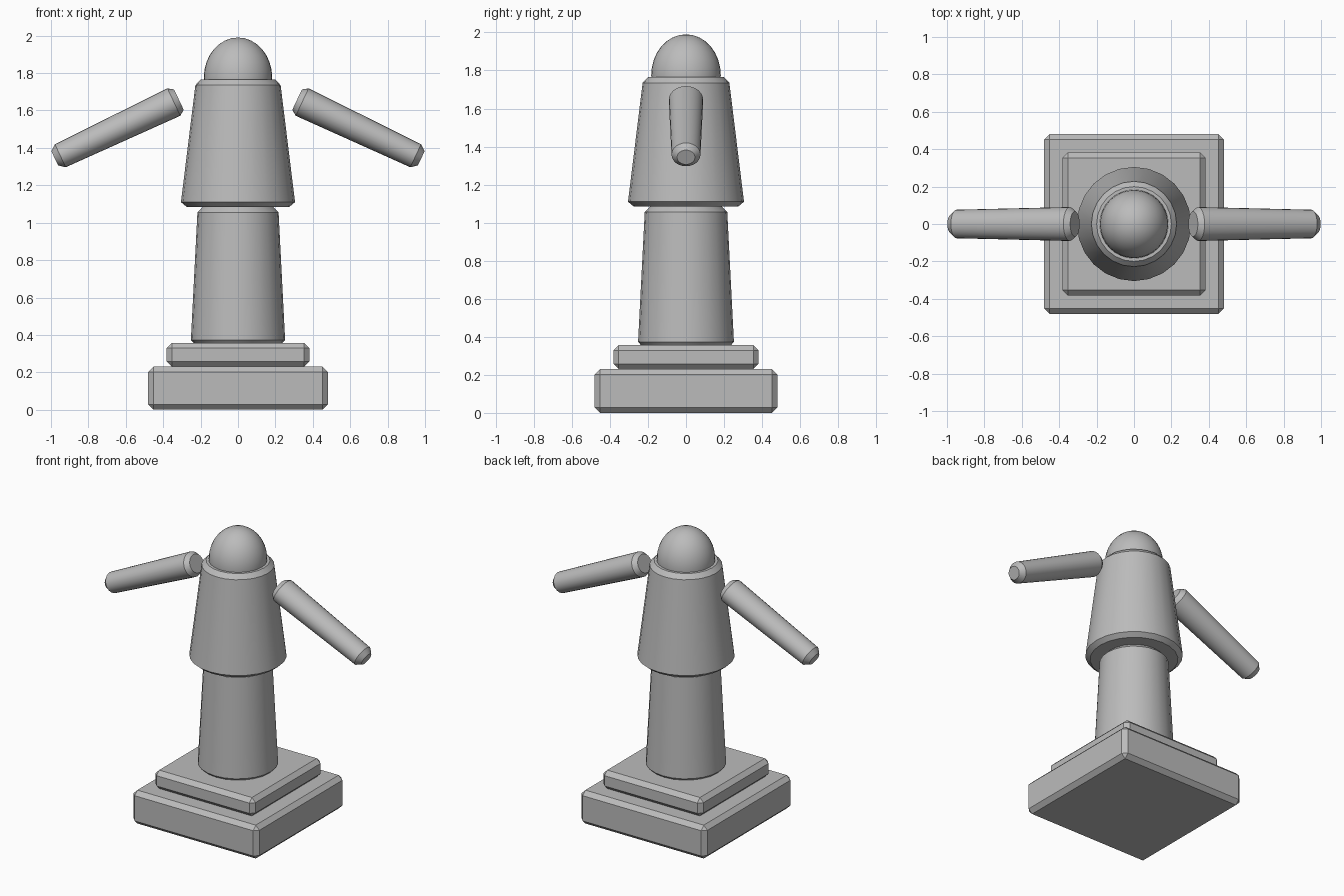
import bpy
import math
from mathutils import Vector

cube = bpy.data.objects.get("Cube")
if cube:
    bpy.data.objects.remove(cube, do_unlink=True)

grey = bpy.data.materials.new("plain grey")
grey.use_nodes = True
grey.diffuse_color = (0.5, 0.5, 0.5, 1)
grey.node_tree.nodes["Principled BSDF"].inputs["Base Color"].default_value = grey.diffuse_color


def slab(name, half, z0, z1, bevel):
    """Square plinth with chamfered edges."""
    bpy.ops.mesh.primitive_cube_add(size=1, location=(0, 0, (z0 + z1) / 2))
    ob = bpy.context.object
    ob.name = name
    ob.scale = (half * 2, half * 2, z1 - z0)
    bpy.ops.object.transform_apply(location=False, rotation=False, scale=True)
    mod = ob.modifiers.new("chamfer", "BEVEL")
    mod.width = bevel
    mod.segments = 1
    ob.data.materials.append(grey)
    return ob


def lathe(name, profile, sides=24):
    """Closed solid turned around z from (radius, height) pairs."""
    verts, faces = [], []
    for r, z in profile:
        for i in range(sides):
            a = math.tau * i / sides
            verts.append((r * math.cos(a), r * math.sin(a), z))
    for k in range(len(profile) - 1):
        for i in range(sides):
            j = (i + 1) % sides
            a, b = k * sides, (k + 1) * sides
            faces.append((a + i, a + j, b + j, b + i))
    faces.append(tuple(reversed(range(sides))))
    faces.append(tuple(range(len(verts) - sides, len(verts))))
    mesh = bpy.data.meshes.new(name)
    mesh.from_pydata(verts, [], faces)
    ob = bpy.data.objects.new(name, mesh)
    bpy.context.collection.objects.link(ob)
    mesh.materials.append(grey)
    bpy.ops.object.select_all(action="DESELECT")
    ob.select_set(True)
    bpy.context.view_layer.objects.active = ob
    bpy.ops.object.shade_smooth_by_angle(angle=math.radians(25))
    return ob


# Stepped base
slab("base_lower", 0.48, 0, 0.23, 0.028)
slab("base_upper", 0.382, 0.23, 0.357, 0.028)

# Tapered lower and upper body
lathe("lower_body", [(0.235, 0.355), (0.252, 0.373), (0.217, 1.055), (0.187, 1.085)])
lathe("upper_body", [(0.275, 1.085), (0.305, 1.11), (0.228, 1.735), (0.2, 1.765)])

# Domed head
bpy.ops.mesh.primitive_uv_sphere_add(segments=32, ring_count=16, radius=1, location=(0, 0, 1.775))
head = bpy.context.object
head.name = "head"
head.scale = (0.183, 0.183, 0.215)
head.data.materials.append(grey)
bpy.ops.object.shade_smooth()

# Outstretched arms, slightly deeper than tall
for side, name in ((1, "left_arm"), (-1, "right_arm")):
    shoulder = Vector((side * 0.343, 0, 1.645))
    axis = Vector((side * 0.95, 0, 1.358)) - shoulder
    n = axis.length
    arm = lathe(name, [(0.06, -0.03), (0.081, 0), (0.068, n), (0.042, n + 0.033)])
    arm.location = shoulder
    arm.rotation_euler = (0, side * axis.angle(Vector((0, 0, 1))), 0)
    arm.scale = (1, 1.12, 1)
